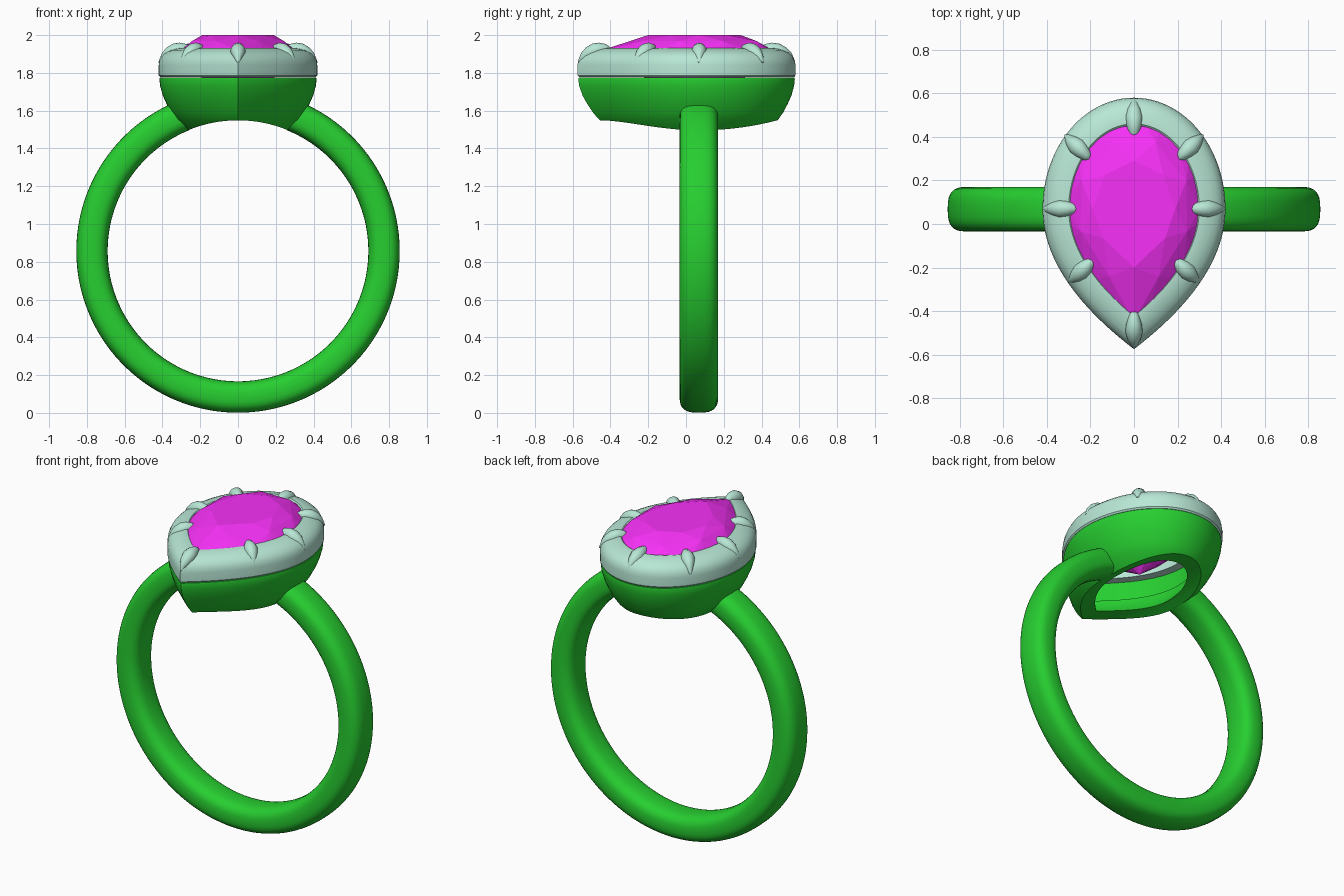
import bpy, bmesh, math
from math import sin, cos, pi

if "Cube" in bpy.data.objects:
    bpy.data.objects.remove(bpy.data.objects["Cube"])

Y0 = 0.07        # y of the widest point of the pear and of the band
ZC, HOLE = 0.857, 0.692   # finger hole centre height and radius


def material(name, rgb):
    m = bpy.data.materials.new(name)
    m.diffuse_color = (*rgb, 1)
    m.use_nodes = True
    m.node_tree.nodes["Principled BSDF"].inputs["Base Color"].default_value = m.diffuse_color
    return m


GREEN = material("green_metal", (0.02, 0.62, 0.03))
MINT = material("mint_metal", (0.48, 0.80, 0.67))
PINK = material("pink_stone", (0.93, 0.03, 0.93))


def finish(name, bm, mat, angle=None):
    bmesh.ops.recalc_face_normals(bm, faces=bm.faces)
    me = bpy.data.meshes.new(name)
    bm.to_mesh(me)
    bm.free()
    me.materials.append(mat)
    ob = bpy.data.objects.new(name, me)
    bpy.context.collection.objects.link(ob)
    if angle:
        smooth(ob, angle)
    return ob


def smooth(ob, angle):
    bpy.ops.object.select_all(action='DESELECT')
    ob.select_set(True)
    bpy.context.view_layer.objects.active = ob
    bpy.ops.object.shade_smooth_by_angle(angle=math.radians(angle))


def loft(name, rings, mat, loop=False, angle=40):
    """Skin a list of point rings; loop joins last to first, else ends are capped."""
    bm = bmesh.new()
    vs = [[bm.verts.new(p) for p in r] for r in rings]
    n = len(vs[0])
    pairs = list(zip(vs, vs[1:])) + ([(vs[-1], vs[0])] if loop else [])
    for a, b in pairs:
        for i in range(n):
            j = (i + 1) % n
            bm.faces.new((a[i], a[j], b[j], b[i]))
    if not loop:
        bm.faces.new(vs[0])
        bm.faces.new(vs[-1])
    return finish(name, bm, mat, angle)


def pear(a, b, c, z, n, phase=0.0):
    """Pear outline: half ellipse (a, b) at the back, parabola sides to a tip at -c."""
    pts = []
    for i in range(n):
        t = ((i + phase) / n) % 1.0
        side = 1 if t <= 0.5 else -1
        s = 2 * min(t, 1 - t)
        if s < 0.5:
            x, y = a * sin(s * pi), b * cos(s * pi)
        else:
            u = 2 * s - 1
            x, y = a * (1 - u * u), -c * u
        pts.append((side * x, Y0 + y, z))
    return pts


def pear_ring(name, profile, mat):
    """Closed ring from a profile of (inset, z)."""
    rings = [pear(0.42 - d, 0.51 - d, 0.645 - 1.25 * d, z, 96) for d, z in profile]
    return loft(name, rings, mat, loop=True, angle=35)


# Band: rounded section swept round the finger, open under the head
def section(ang):
    out = []
    for k in range(32):
        t = 2 * pi * k / 32
        c, s = cos(t), sin(t)
        r = 0.773 + 0.083 * math.copysign(abs(c) ** 0.75, c)
        y = Y0 - 0.002 + 0.102 * math.copysign(abs(s) ** 0.7, s)
        out.append((r * sin(ang), y, ZC + r * cos(ang)))
    return out


start = math.radians(22)
loft("band", [section(start + (2 * pi - 2 * start) * i / 128) for i in range(129)], GREEN)

# Basket: hollow pear cup, underside trimmed by the finger hole
basket = pear_ring("basket", [
    (0.006, 1.775), (0.004, 1.765), (0.008, 1.73), (0.022, 1.68), (0.042, 1.635),
    (0.066, 1.59), (0.09, 1.555), (0.15, 1.50), (0.21, 1.45),
    (0.27, 1.45), (0.20, 1.54), (0.155, 1.60), (0.15, 1.64), (0.115, 1.65), (0.11, 1.775)], GREEN)
bpy.ops.mesh.primitive_cylinder_add(vertices=160, radius=HOLE, depth=3,
                                    location=(0, 0, ZC), rotation=(pi / 2, 0, 0))
cutter = bpy.context.object
cutter.name = "finger_hole_cutter"
cutter.hide_render = True
mod = basket.modifiers.new("finger_hole", 'BOOLEAN')
mod.operation, mod.solver, mod.object = 'DIFFERENCE', 'EXACT', cutter
bpy.context.view_layer.objects.active = basket
bpy.ops.object.modifier_apply(modifier=mod.name)
bpy.data.objects.remove(cutter)
smooth(basket, 35)

# Bezel: domed pear rim holding the stone
pear_ring("bezel", [
    (0.008, 1.778), (0.0, 1.787), (0.0, 1.84), (0.004, 1.865), (0.016, 1.888), (0.036, 1.906),
    (0.065, 1.92), (0.10, 1.93), (0.12, 1.931), (0.128, 1.924),
    (0.132, 1.90), (0.16, 1.85), (0.16, 1.778)], MINT)

# Prongs: teardrop claws; stations are (fraction inward, top z, half width, half height)
STATIONS = [(0, 1.86, .003, .004), (.1, 1.905, .016, .025), (.25, 1.935, .03, .035),
            (.45, 1.955, .04, .04), (.65, 1.96, .036, .04), (.85, 1.953, .026, .033),
            (.96, 1.942, .017, .022), (1, 1.926, .005, .007)]


def prong(name, p0, p1):
    dx, dy = p1[0] - p0[0], p1[1] - p0[1]
    l = math.hypot(dx, dy)
    rings = []
    for f, top, w, h in STATIONS:
        rings.append([(p0[0] + dx * f - dy / l * w * cos(2 * pi * k / 16),
                       p0[1] + dy * f + dx / l * w * cos(2 * pi * k / 16),
                       top - h + h * sin(2 * pi * k / 16)) for k in range(16)])
    loft(name, rings, MINT, angle=60)


prong("prong_back", (0, .578), (0, .39))
prong("prong_tip", (0, -.573), (0, -.40))
for sx, side in ((-1, "left"), (1, "right")):
    prong("prong_shoulder_" + side, (sx * .318, .41), (sx * .2, .295))
    prong("prong_side_" + side, (sx * .42, Y0), (sx * .25, Y0))
    prong("prong_lower_" + side, (sx * .30, -.27), (sx * .18, -.16))

# Stone: faceted pear as the hull of its table, crown, girdle, pavilion and culet
pts = pear(.19, .22, .27, 2.0, 8)
pts += pear(.26, .33, .415, 1.968, 8, 0.5)
pts += pear(.302, .388, .515, 1.92, 32) + pear(.302, .388, .515, 1.905, 32)
pts += pear(.19, .24, .30, 1.76, 8, 0.5) + [(0, Y0 - 0.02, 1.62)]
bm = bmesh.new()
for p in pts:
    bm.verts.new(p)
hull = bmesh.ops.convex_hull(bm, input=bm.verts[:])
bmesh.ops.delete(bm, geom=list({v for v in hull["geom_interior"] if isinstance(v, bmesh.types.BMVert)}),
                 context='VERTS')
bmesh.ops.dissolve_limit(bm, angle_limit=0.02, verts=bm.verts[:], edges=bm.edges[:])
finish("stone", bm, PINK)
